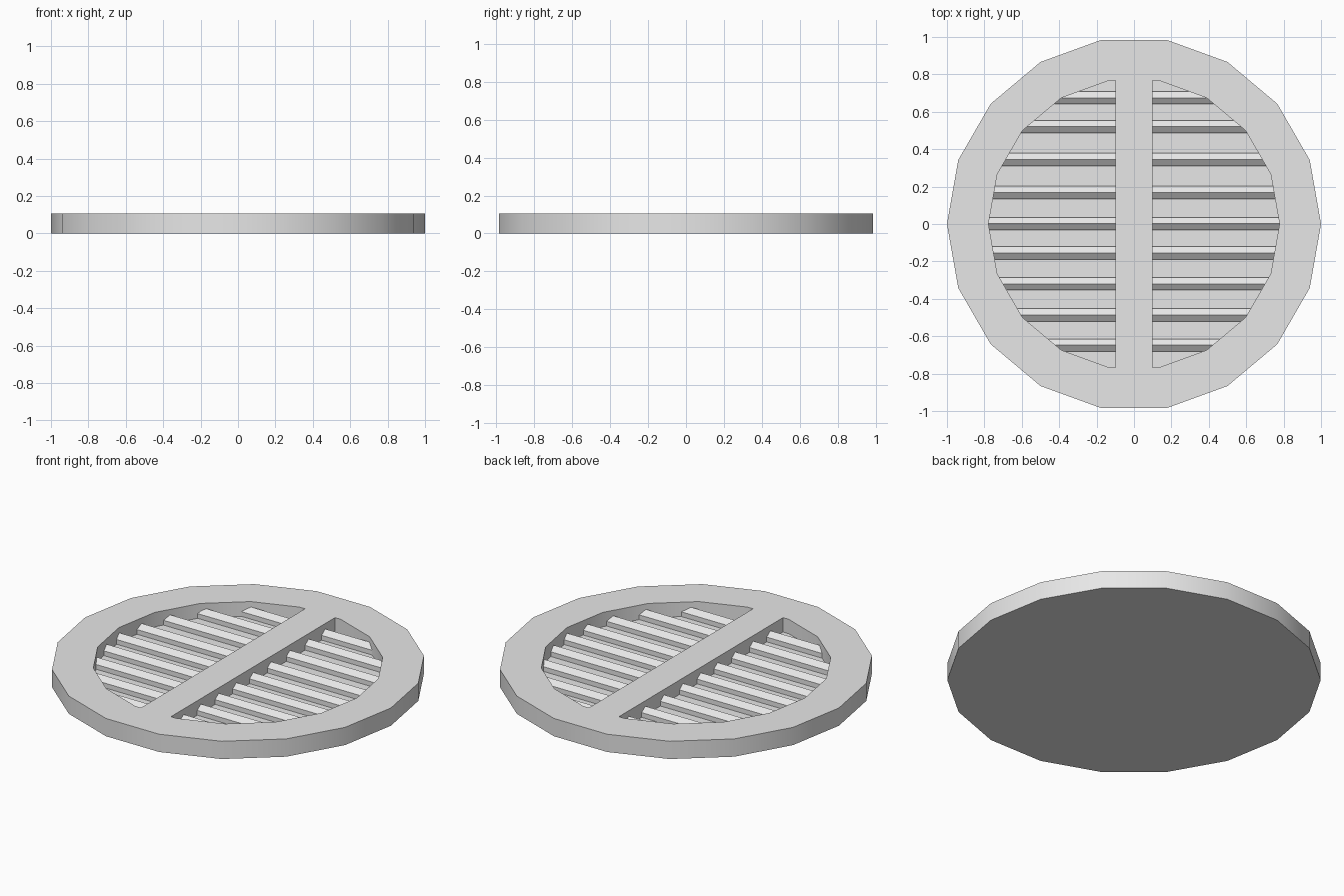
import bpy
import bmesh
from math import cos, sin, tau, sqrt, radians

SIDES = 18
HEIGHT = 0.105
FLOOR = 0.02
INNER = 0.778
BAR_HALF = 0.098

old = bpy.data.objects.get("Cube")
if old:
    bpy.data.objects.remove(old, do_unlink=True)

# Single plain grey
grey = bpy.data.materials.new("light_grey")
grey.use_nodes = True
grey.diffuse_color = (0.8, 0.8, 0.8, 1)
grey.node_tree.nodes["Principled BSDF"].inputs["Base Color"].default_value = (0.8, 0.8, 0.8, 1)


def finish(name, bm):
    bmesh.ops.recalc_face_normals(bm, faces=bm.faces)
    mesh = bpy.data.meshes.new(name)
    bm.to_mesh(mesh)
    bm.free()
    mesh.materials.append(grey)
    obj = bpy.data.objects.new(name, mesh)
    bpy.context.collection.objects.link(obj)
    return obj


def prism(name, profile, x0, x1):
    """Extrude a (y, z) profile along x."""
    bm = bmesh.new()
    ends = [[bm.verts.new((x, y, z)) for y, z in profile] for x in (x0, x1)]
    for end in ends:
        bm.faces.new(end)
    n = len(profile)
    for i in range(n):
        j = (i + 1) % n
        bm.faces.new((ends[0][i], ends[0][j], ends[1][j], ends[1][i]))
    return finish(name, bm)


# Round tray: outer wall, flat rim, inner wall, recessed floor, closed base
bm = bmesh.new()
loops = []
for r, z in ((1, 0), (1, HEIGHT), (INNER, HEIGHT), (INNER, FLOOR)):
    loops.append([bm.verts.new((r * cos(tau * i / SIDES), r * sin(tau * i / SIDES), z))
                  for i in range(SIDES)])
for a, b in zip(loops, loops[1:]):
    for i in range(SIDES):
        j = (i + 1) % SIDES
        bm.faces.new((a[i], a[j], b[j], b[i]))
bm.faces.new(loops[0])
bm.faces.new(loops[-1])
tray = finish("round_frame", bm)
bpy.context.view_layer.objects.active = tray
tray.select_set(True)
bpy.ops.object.shade_smooth_by_angle(angle=radians(30))
tray.select_set(False)

# Central bar, flush with the rim
end = INNER * cos(tau / SIDES / 2)
prism("center_bar", [(-end, FLOOR), (end, FLOOR), (end, HEIGHT), (-end, HEIGHT)],
      -BAR_HALF, BAR_HALF)

# Slats with gabled tops, either side of the bar, ends buried in the rim
HALF, EAVE, PEAK = 0.034, 0.048, 0.073
for k, y in enumerate((0.675, 0.52, 0.345, 0.168, 0.002, -0.155, -0.32, -0.487, -0.648)):
    profile = [(y - HALF, FLOOR), (y + HALF, FLOOR), (y + HALF, EAVE), (y, PEAK), (y - HALF, EAVE)]
    reach = sqrt(0.85 ** 2 - y * y)
    for side, s in (("left", 1), ("right", -1)):
        prism(f"slat_{side}_{k + 1}", profile, s * BAR_HALF, s * reach)
